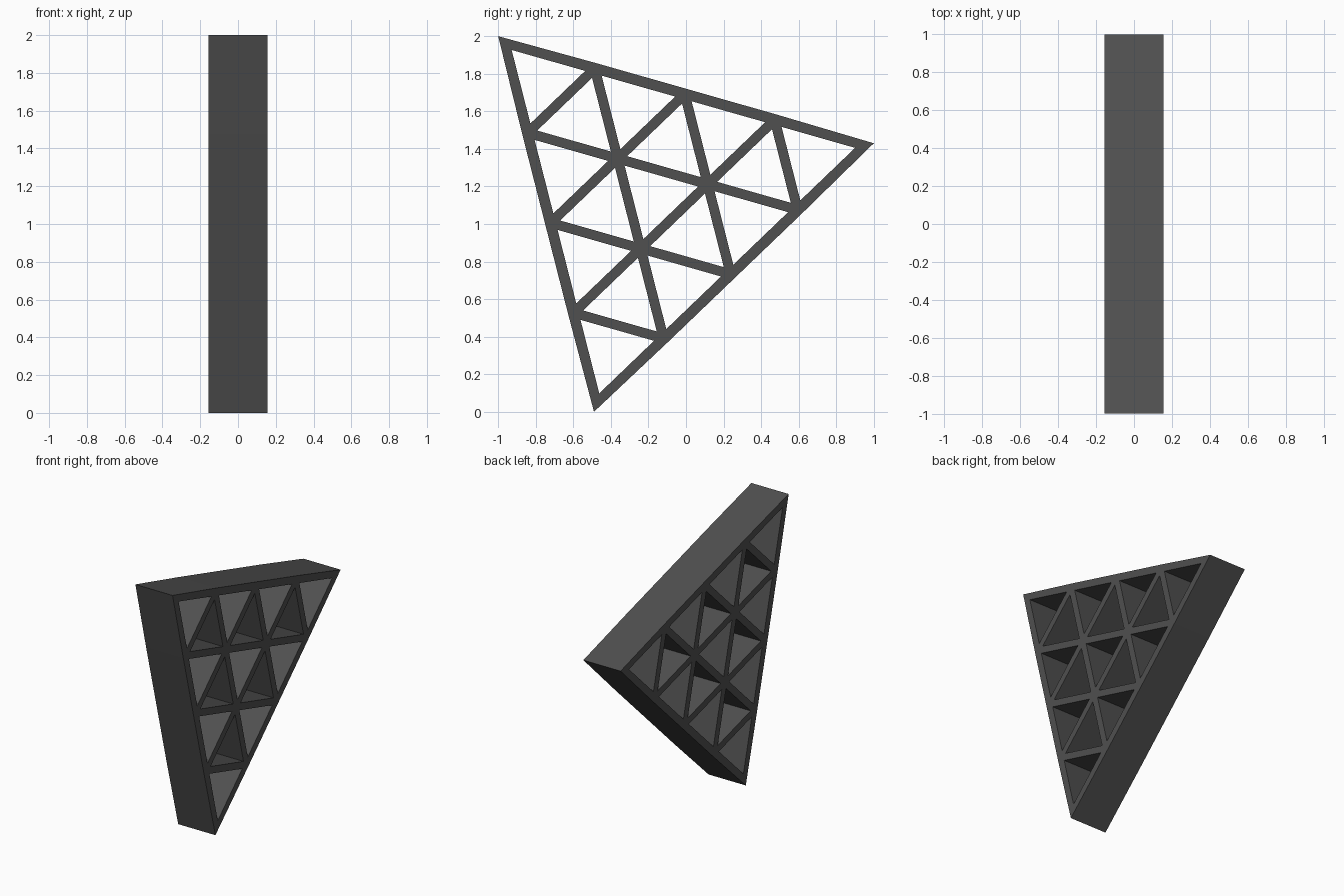
import bpy, bmesh
from mathutils import Vector

if "Cube" in bpy.data.objects:
    bpy.data.objects.remove(bpy.data.objects["Cube"])

N = 4                  # cells per side
HALF = 0.155           # half thickness along x
BAR = 0.026            # half bar width
RIM = 0.03             # outward offset of the rim at its nodes

# Outer tips of the triangle in the y-z plane
tips = [Vector((0, -1.0, 2.0)), Vector((0, 1.0, 1.43)), Vector((0, -0.49, 0.0))]
mid = sum(tips, Vector()) / 3
# Bar centreline corners lie a little inside the tips
core = [t + (mid - t).normalized() * 0.05 for t in tips]


def centre(n):
    """Centreline position of lattice node n = (i, j, k), i + j + k = N."""
    return sum((c * (w / N) for c, w in zip(core, n)), Vector())


def outer(n):
    """Node position with rim nodes pushed out to the outline."""
    if N in n:
        return tips[n.index(N)]
    p = centre(n)
    if 0 in n:
        s = n.index(0)
        a, b = core[(s + 1) % 3], core[(s + 2) % 3]
        out = ((a + b) / 2 - core[s])
        along = (b - a).normalized()
        out -= along * out.dot(along)
        p = p + out.normalized() * RIM
    return p


# Lattice cells, pointing both ways
cells = []
for i in range(N):
    for j in range(N - i):
        k = N - 1 - i - j
        cells.append([(i + 1, j, k), (i, j + 1, k), (i, j, k + 1)])
        if k > 0:
            cells.append([(i + 1, j + 1, k - 1), (i, j + 1, k), (i + 1, j, k)])

bm = bmesh.new()
nodes = {}
for cell in cells:
    pts = [centre(n) for n in cell]
    mid_cell = sum(pts, Vector()) / 3
    edge = (pts[1] - pts[0]).normalized()
    r = mid_cell - pts[0]
    inradius = (r - edge * r.dot(edge)).length
    f = 1 - BAR / inradius
    hole = [bm.verts.new(mid_cell + (p - mid_cell) * f) for p in pts]
    for n in cell:
        if n not in nodes:
            nodes[n] = bm.verts.new(outer(n))
    ring = [nodes[n] for n in cell]
    for a in range(3):
        b = (a + 1) % 3
        bm.faces.new((ring[a], ring[b], hole[b], hole[a]))

# Give the lattice its thickness
for v in bm.verts:
    v.co.x = -HALF
ext = bmesh.ops.extrude_face_region(bm, geom=bm.faces[:], use_keep_orig=True)
for v in ext["geom"]:
    if isinstance(v, bmesh.types.BMVert):
        v.co.x = HALF
bmesh.ops.recalc_face_normals(bm, faces=bm.faces[:])

mesh = bpy.data.meshes.new("triangle_lattice")
bm.to_mesh(mesh)
bm.free()
lattice = bpy.data.objects.new("triangle_lattice", mesh)
bpy.context.collection.objects.link(lattice)

# Dark grey finish
mat = bpy.data.materials.new("dark_grey")
mat.diffuse_color = (0.08, 0.08, 0.08, 1)
mat.use_nodes = True
mat.node_tree.nodes["Principled BSDF"].inputs["Base Color"].default_value = mat.diffuse_color
mesh.materials.append(mat)
